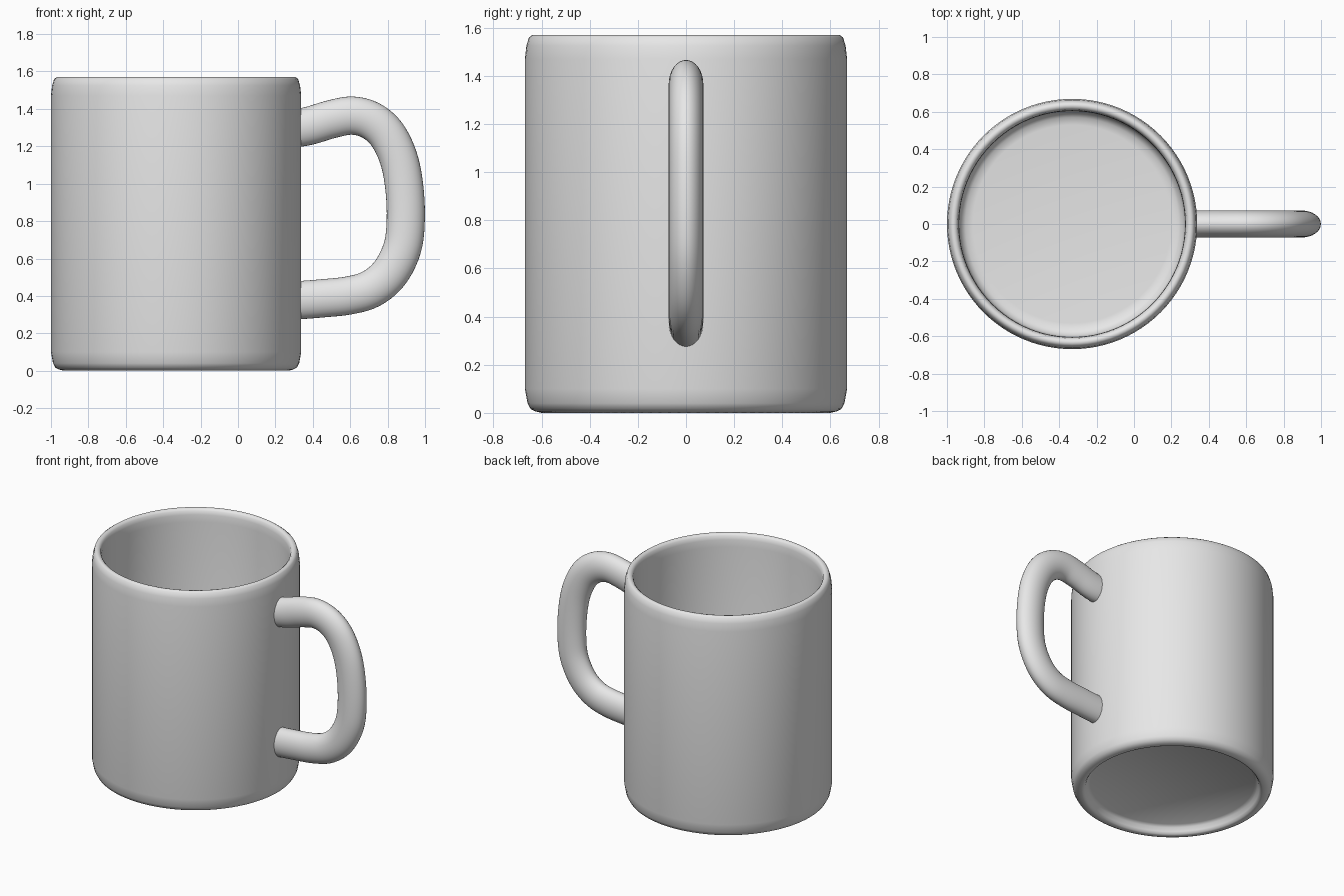
import bpy, bmesh, math
from mathutils import Vector

if "Cube" in bpy.data.objects:
    bpy.data.objects.remove(bpy.data.objects["Cube"])

CX = -0.331   # axis of the cup
grey = bpy.data.materials.new("light grey ceramic")
grey.diffuse_color = (0.8, 0.8, 0.8, 1)
grey.use_nodes = True
grey.node_tree.nodes["Principled BSDF"].inputs["Base Color"].default_value = grey.diffuse_color


def skin(name, rings, angle):
    """Join closed rings of points into a capped smooth tube."""
    bm = bmesh.new()
    vs = [[bm.verts.new(p) for p in r] for r in rings]
    n = len(vs[0])
    for a, b in zip(vs, vs[1:]):
        for i in range(n):
            bm.faces.new((a[i], a[(i + 1) % n], b[(i + 1) % n], b[i]))
    bm.faces.new(vs[0][::-1])
    bm.faces.new(vs[-1])
    bmesh.ops.recalc_face_normals(bm, faces=bm.faces)
    me = bpy.data.meshes.new(name)
    bm.to_mesh(me)
    bm.free()
    me.materials.append(grey)
    ob = bpy.data.objects.new(name, me)
    bpy.context.collection.objects.link(ob)
    bpy.ops.object.select_all(action='DESELECT')
    ob.select_set(True)
    bpy.context.view_layer.objects.active = ob
    bpy.ops.object.shade_smooth_by_angle(angle=math.radians(angle))
    return ob


# Cup: profile (radius, height) from the recessed underside, over the rim, to the inner floor
profile = [(0.545, 0.06), (0.565, 0.045), (0.575, 0.02), (0.585, 0.005), (0.60, 0.0),
           (0.625, 0.006), (0.645, 0.016), (0.658, 0.04), (0.669, 0.10),
           (0.669, 1.47), (0.663, 1.525), (0.652, 1.56), (0.638, 1.57), (0.623, 1.567),
           (0.612, 1.556), (0.606, 1.53), (0.604, 1.48),
           (0.604, 0.15), (0.596, 0.115), (0.57, 0.09), (0.53, 0.085)]
SEG = 96
skin("cup", [[(CX + r * math.cos(2 * math.pi * i / SEG), r * math.sin(2 * math.pi * i / SEG), z)
              for i in range(SEG)] for r, z in profile], 60)

# Handle: oval section swept along a smooth path in the xz plane
path = [Vector(p) for p in [(0.20, 1.295), (0.31, 1.298), (0.39, 1.312), (0.50, 1.345), (0.61, 1.364),
                            (0.71, 1.338), (0.795, 1.265), (0.857, 1.14), (0.888, 0.99), (0.897, 0.81),
                            (0.878, 0.655), (0.81, 0.52), (0.71, 0.437), (0.59, 0.402), (0.45, 0.387),
                            (0.31, 0.376), (0.20, 0.37)]]
pts = []
for a, b, c, d in zip(path, path[1:], path[2:], path[3:]):
    for k in range(5):
        t = k / 5
        p = 0.5 * (2 * b + (c - a) * t + (2 * a - 5 * b + 4 * c - d) * t * t
                   + (3 * b - a - 3 * c + d) * t ** 3)
        pts.append(p)
pts.append(path[-2])
rings = []
for i, p in enumerate(pts):
    tan = (pts[min(i + 1, len(pts) - 1)] - pts[max(i - 1, 0)]).normalized()
    rings.append([])
    for k in range(32):
        ang = 2 * math.pi * k / 32
        off = 0.102 * math.cos(ang)
        rings[-1].append((p.x - tan.y * off, 0.072 * math.sin(ang), p.y + tan.x * off))
skin("handle", rings, 50)
